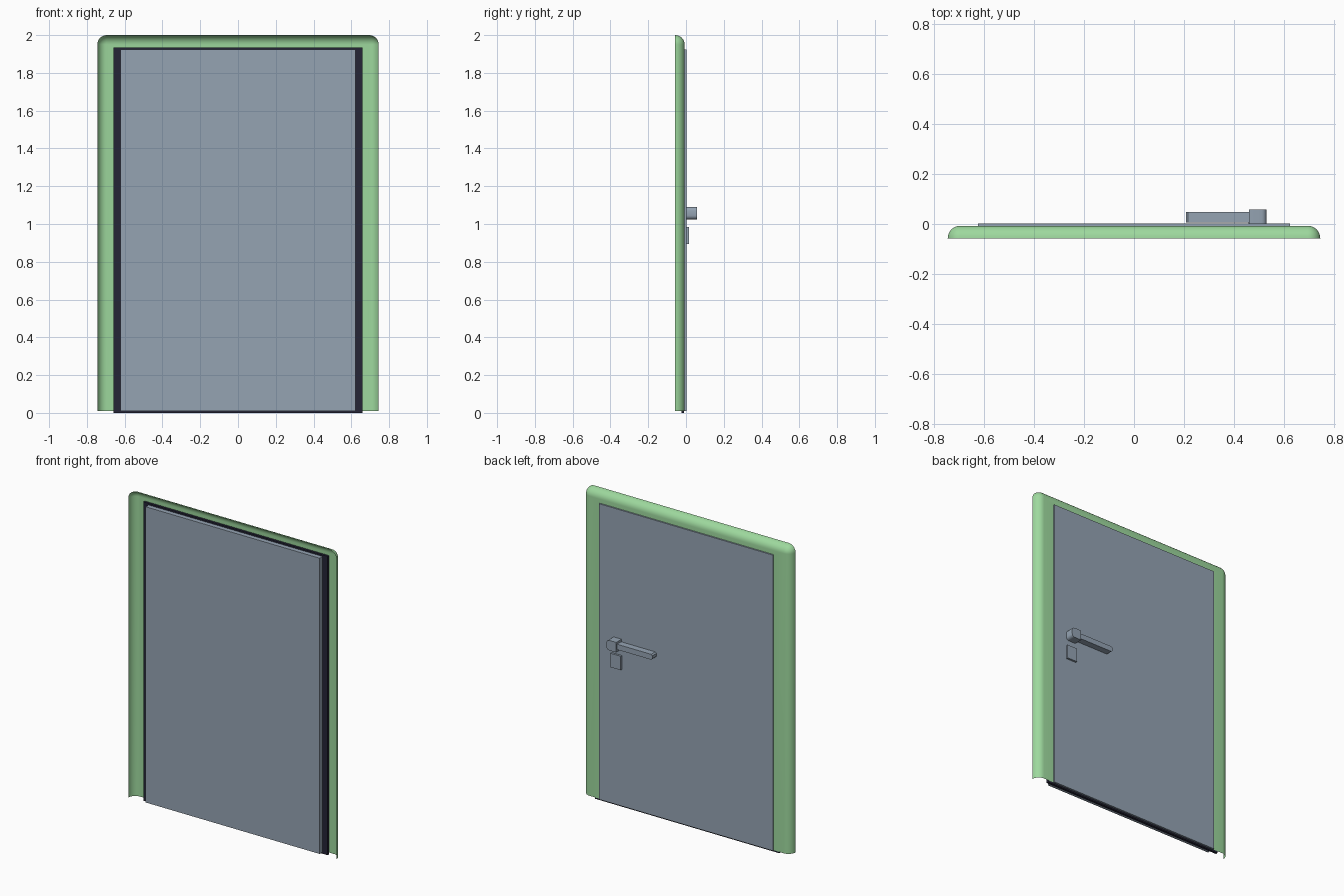
import bpy, bmesh, math

if "Cube" in bpy.data.objects:
    bpy.data.objects.remove(bpy.data.objects["Cube"])

def material(name, rgb):
    m = bpy.data.materials.new(name)
    m.diffuse_color = (*rgb, 1)
    m.use_nodes = True
    m.node_tree.nodes["Principled BSDF"].inputs["Base Color"].default_value = m.diffuse_color
    return m

GREEN = material("pale green", (0.34, 0.69, 0.34))
GREY = material("blue grey", (0.30, 0.37, 0.45))
DARK = material("dark navy", (0.018, 0.018, 0.037))

def finish(bm, name, mat, smooth=False):
    me = bpy.data.meshes.new(name)
    bm.to_mesh(me)
    bm.free()
    me.materials.append(mat)
    ob = bpy.data.objects.new(name, me)
    bpy.context.collection.objects.link(ob)
    if smooth:
        bpy.ops.object.select_all(action='DESELECT')
        ob.select_set(True)
        bpy.context.view_layer.objects.active = ob
        bpy.ops.object.shade_smooth_by_angle(angle=math.radians(40))
    return ob

def box(name, mat, x, y, z, round_right=0, chamfer=0):
    """Box from ranges; optionally round its +x edges or chamfer its -x edges (running along y)."""
    bm = bmesh.new()
    bmesh.ops.create_cube(bm, size=1)
    for v in bm.verts:
        v.co = [r[0] + (c + 0.5) * (r[1] - r[0]) for c, r in zip(v.co, (x, y, z))]
    for width, side, segs in ((round_right, x[1], 4), (chamfer, x[0], 1)):
        if width:
            edges = [e for e in bm.edges
                     if all(abs(v.co.x - side) < 1e-5 for v in e.verts)
                     and abs(e.verts[0].co.y - e.verts[1].co.y) > 1e-4]
            bmesh.ops.bevel(bm, geom=edges, offset=width, segments=segs,
                            profile=0.5, affect='EDGES')
    return finish(bm, name, mat, bool(round_right))

# Frame: open quarter-round shell swept up, across and down
W, TOP, BOTTOM, R, N = 0.745, 2.0, 0.01, 0.05, 8
Y_FRONT, Y_BACK = -0.057, -0.007

def frame_row(inset, y):
    r = R - inset
    half = [(W - inset, BOTTOM)]
    for i in range(N + 1):
        a = math.pi / 2 * i / N
        half.append((W - R + r * math.cos(a), TOP - R + r * math.sin(a)))
    return [(x, y, z) for x, z in half] + [(-x, y, z) for x, z in reversed(half)]

rows = []
for i in range(N + 1):
    a = math.pi / 2 * i / N
    rows.append(frame_row(R * (1 - math.cos(a)), Y_FRONT + (Y_BACK - Y_FRONT) * math.sin(a)))
corner = [(0.62, Y_BACK, 1.922)] * (N + 1)
inner = [(0.62, Y_BACK, BOTTOM)] + corner
rows.append(inner + [(-x, y, z) for x, y, z in reversed(inner)])

bm = bmesh.new()
grid = [[bm.verts.new(p) for p in row] for row in rows]
for a, b in zip(grid, grid[1:]):
    for i in range(len(a) - 1):
        bm.faces.new((a[i], a[i + 1], b[i + 1], b[i]))
bmesh.ops.remove_doubles(bm, verts=bm.verts[:], dist=1e-4)
bmesh.ops.recalc_face_normals(bm, faces=bm.faces[:])
# make the flat back band face +y
if sum(f.normal.y * f.calc_area() for f in bm.faces) < 0:
    bmesh.ops.reverse_faces(bm, faces=bm.faces[:])
finish(bm, "frame_shell", GREEN, True)

# Door leaf and the dark seal around it
box("door_panel", GREY, (-0.623, 0.623), (-0.055, 0.002), (0.01, 1.924))
box("door_seal", DARK, (-0.66, 0.66), (-0.025, -0.010), (0.0, 1.934))

# Handle hub, lever and lock plate on the back
box("handle_hub", GREY, (0.46, 0.53), (0.0, 0.057), (1.025, 1.09), round_right=0.02)
box("handle_lever", GREY, (0.208, 0.465), (0.006, 0.048), (1.04, 1.075), chamfer=0.008)
box("lock_plate", GREY, (0.457, 0.53), (0.0, 0.015), (0.895, 0.985))
